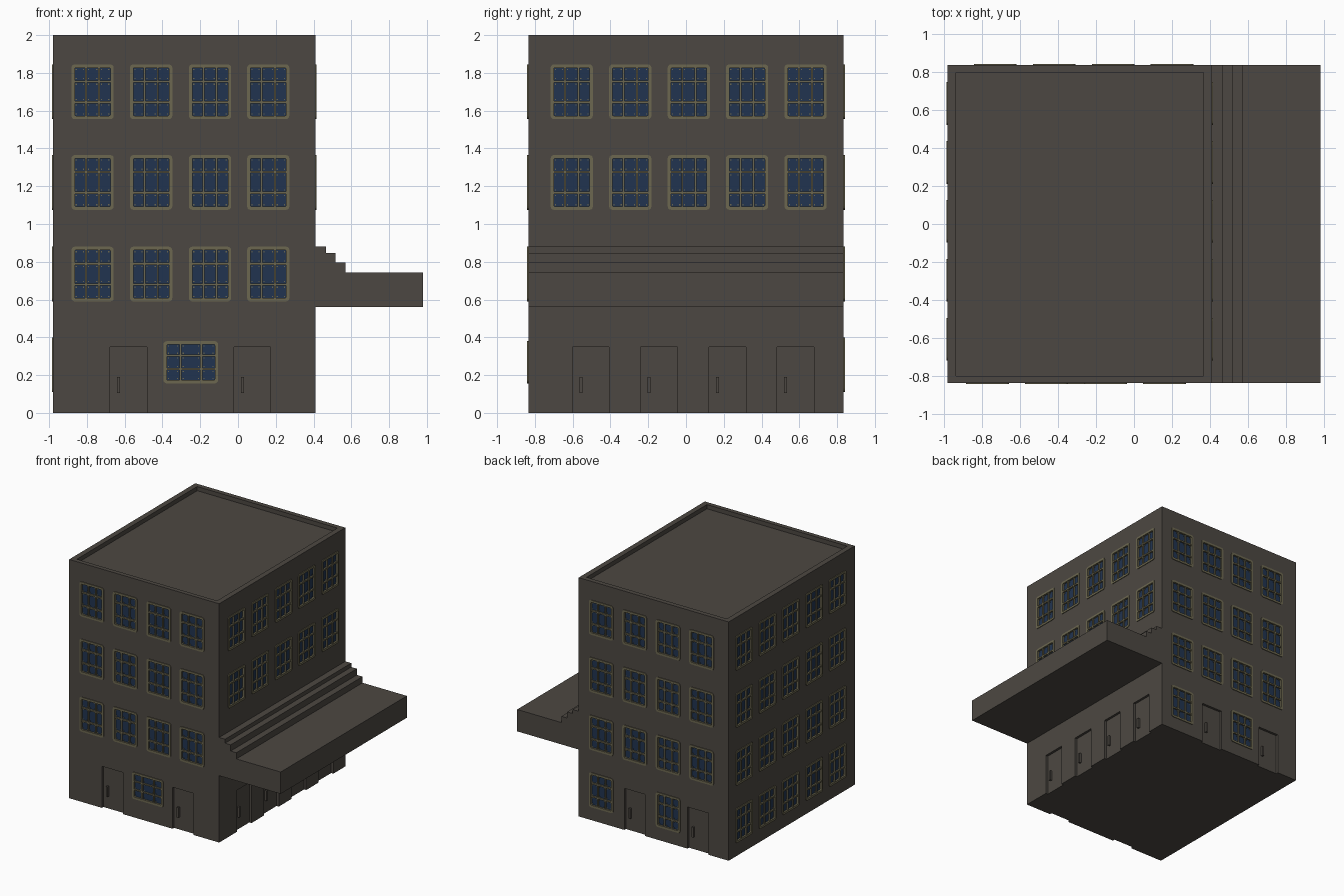
import bpy, bmesh, math
from mathutils import Matrix, Vector

if "Cube" in bpy.data.objects:
    bpy.data.objects.remove(bpy.data.objects["Cube"])


def material(name, rgb):
    m = bpy.data.materials.new(name)
    m.diffuse_color = (*rgb, 1)
    m.use_nodes = True
    m.node_tree.nodes["Principled BSDF"].inputs["Base Color"].default_value = m.diffuse_color
    return m


WALL = material("dark stone", (0.073, 0.064, 0.054))
FRAME = material("olive frame", (0.150, 0.136, 0.080))
GLASS = material("navy glass", (0.0152, 0.0343, 0.0802))


def box(bm, x0, x1, y0, y1, z0, z1, mat=None, index=0):
    m = (mat or Matrix()) @ Matrix.Translation(((x0 + x1) / 2, (y0 + y1) / 2, (z0 + z1) / 2))
    m = m @ Matrix.Diagonal((x1 - x0, y1 - y0, z1 - z0, 1))
    verts = bmesh.ops.create_cube(bm, size=1, matrix=m)["verts"]
    for f in {f for v in verts for f in v.link_faces}:
        f.material_index = index


def to_mesh(bm, name, mats):
    me = bpy.data.meshes.new(name)
    bmesh.ops.recalc_face_normals(bm, faces=bm.faces)
    bm.to_mesh(me)
    bm.free()
    for m in mats:
        me.materials.append(m)
    return me


def add(name, me, matrix=None):
    ob = bpy.data.objects.new(name, me)
    if matrix:
        ob.matrix_world = matrix
    bpy.context.collection.objects.link(ob)
    return ob


# Wall placement: local x along the wall, local y up, local z outward
WALLS = {"front": (0, 0.835), "right": (90, 0.41), "back": (180, 0.835), "left": (-90, 0.98)}


def place(wall, u, v):
    angle, d = WALLS[wall]
    return (Matrix.Rotation(math.radians(angle), 4, 'Z') @ Matrix.Translation((u, -d, v))
            @ Matrix.Rotation(math.pi / 2, 4, 'X'))


# Layout of windows and doors
R1, R2, R3, R4 = 1.70, 1.22, 0.735, 0.255
windows, doors = [], []
front_u = [-0.77, -0.46, -0.148, 0.16]
back_u = [-0.20, 0.11, 0.42, 0.73]
right_u = [-0.605, -0.295, 0.015, 0.323, 0.633]
for v in (R1, R2, R3):
    windows += [("front", u, v) for u in front_u] + [("back", u, v) for u in back_u]
windows += [("back", back_u[0], R4), ("back", back_u[2], R4)]
windows += [("right", u, v) for u in right_u for v in (R1, R2)]
windows += [("left", -u, v) for u in right_u for v in (R1, R2, R3, R4)]
window_mats = [(w, place(w, u, v)) for w, u, v in windows]
# the front ground floor window lies on its side
window_mats.append(("front", place("front", -0.25, 0.268) @ Matrix.Rotation(math.pi / 2, 4, 'Z')))
doors += [("front", u) for u in (-0.58, 0.075)]
doors += [("back", u) for u in (0.11, 0.695)]
doors += [("right", u) for u in (-0.505, -0.143, 0.22, 0.58)]

# Building block
bm = bmesh.new()
box(bm, -0.98, 0.41, -0.835, 0.835, 0, 2)
building = add("building", to_mesh(bm, "building", [WALL]))

# Cutter: sunken roof, window openings and door recesses
bm = bmesh.new()
box(bm, -0.935, 0.365, -0.798, 0.795, 1.965, 2.1)
for _, m in window_mats:
    box(bm, -0.1, 0.1, -0.133, 0.133, -0.018, 0.05, m)
for wall, u in doors:
    box(bm, -0.097, 0.097, -0.05, 0.348, -0.02, 0.05, place(wall, u, 0))
cutter = add("opening_cutter", to_mesh(bm, "opening_cutter", [WALL]))
cutter.hide_render = True
mod = building.modifiers.new("openings", 'BOOLEAN')
mod.operation = 'DIFFERENCE'
mod.solver = 'EXACT'
mod.object = cutter
bpy.context.view_layer.objects.active = building
bpy.ops.object.modifier_apply(modifier=mod.name)
bpy.data.objects.remove(cutter)

# Stepped canopy on the right: side profile extruded across the building
profile = [(0.41, 0.56), (0.98, 0.56), (0.98, 0.743), (0.57, 0.743), (0.57, 0.795), (0.517, 0.795),
           (0.517, 0.847), (0.465, 0.847), (0.465, 0.88), (0.41, 0.88)]
bm = bmesh.new()
face = bm.faces.new([bm.verts.new((x, -0.835, z)) for x, z in profile])
ext = bmesh.ops.extrude_face_region(bm, geom=[face])["geom"]
bmesh.ops.translate(bm, vec=(0, 1.67, 0), verts=[e for e in ext if isinstance(e, bmesh.types.BMVert)])
add("stepped_canopy", to_mesh(bm, "stepped_canopy", [WALL]))


# Window: rounded frame ring, three by three bars, rivets and glass
def rounded(hw, hh, r):
    pts = []
    for sx, sy, start in ((1, 1, 0), (-1, 1, 90), (-1, -1, 180), (1, -1, 270)):
        for k in range(4):
            a = math.radians(start + 30 * k)
            pts.append((sx * (hw - r) + r * math.cos(a), sy * (hh - r) + r * math.sin(a)))
    return pts


bm = bmesh.new()
outer, inner = rounded(0.112, 0.145, 0.018), rounded(0.094, 0.127, 0.006)
rings = [[bm.verts.new((x, y, z)) for x, y in pts]
         for pts, z in ((outer, -0.016), (outer, 0.006), (inner, 0.006), (inner, -0.016))]
for i in range(4):
    a, b = rings[i], rings[(i + 1) % 4]
    for j in range(16):
        k = (j + 1) % 16
        bm.faces.new((a[j], a[k], b[k], b[j]))
for s in (-1, 1):
    box(bm, s * 0.035 - 0.005, s * 0.035 + 0.005, -0.13, 0.13, -0.016, 0.003)
    box(bm, -0.097, 0.097, s * 0.055 - 0.006, s * 0.055 + 0.006, -0.016, 0.004)
for x0, x1 in ((-0.094, -0.04), (-0.03, 0.03), (0.04, 0.094)):
    for y0, y1 in ((-0.127, -0.061), (-0.049, 0.049), (0.061, 0.127)):
        for x in (x0 + 0.008, x1 - 0.008):
            for y in (y0 + 0.009, y1 - 0.009):
                box(bm, x - 0.003, x + 0.003, y - 0.003, y + 0.003, -0.012, -0.006)
box(bm, -0.098, 0.098, -0.131, 0.131, -0.016, -0.009, None, 1)
window = to_mesh(bm, "window", [FRAME, GLASS])
for i, (wall, m) in enumerate(window_mats):
    add(f"{wall}_window_{i + 1}", window, m)

# Door handles
bm = bmesh.new()
box(bm, -0.06, -0.044, 0.105, 0.19, -0.022, -0.002)
handle = to_mesh(bm, "door_handle", [WALL])
for i, (wall, u) in enumerate(doors):
    add(f"{wall}_door_handle_{i + 1}", handle, place(wall, u, 0))
